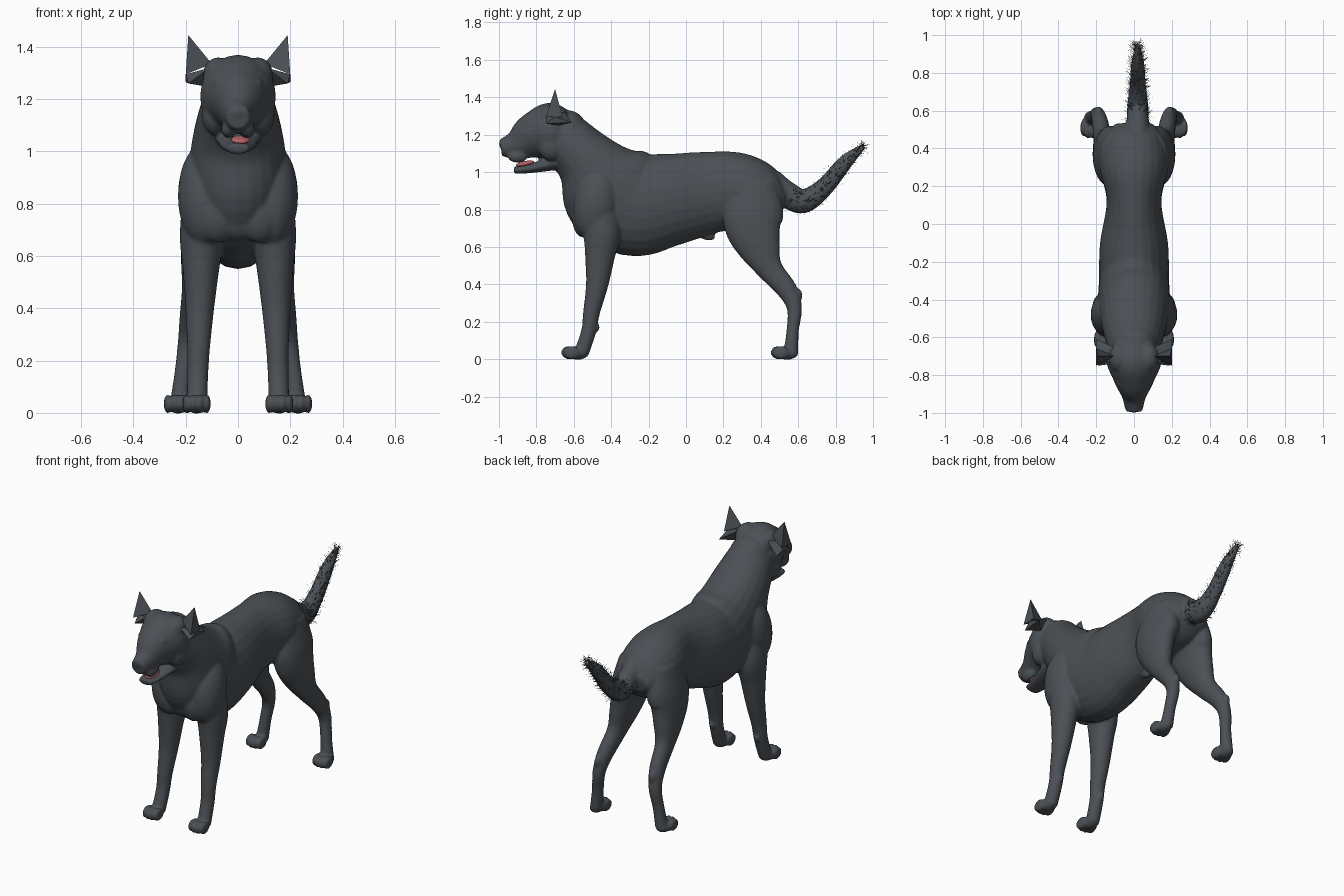
import bpy, bmesh, math, random
from mathutils import Vector, Matrix

if "Cube" in bpy.data.objects:
    bpy.data.objects.remove(bpy.data.objects["Cube"])
random.seed(4)
SIDES = {"left": 1, "right": -1}


def material(name, rgb):
    mat = bpy.data.materials.new(name)
    mat.use_nodes = True
    mat.diffuse_color = (*rgb, 1)
    shader = mat.node_tree.nodes["Principled BSDF"]
    shader.inputs["Base Color"].default_value = (*rgb, 1)
    shader.inputs["Roughness"].default_value = 0.8
    return mat


coat = material("slate coat", (0.07, 0.08, 0.09))
pink = material("pink tongue", (0.5, 0.13, 0.14))


def finish(name, bm, mat, smooth=True):
    bmesh.ops.recalc_face_normals(bm, faces=bm.faces)
    mesh = bpy.data.meshes.new(name)
    bm.to_mesh(mesh)
    bm.free()
    mesh.materials.append(mat)
    for face in mesh.polygons:
        face.use_smooth = smooth
    obj = bpy.data.objects.new(name, mesh)
    bpy.context.collection.objects.link(obj)
    return obj


def spline(points, steps=6):
    """Smooth sequence passing through every given section."""
    points = [Vector(p) for p in points]
    ends = [points[0]] + points + [points[-1]]
    result = []
    for a, b, c, d in zip(ends, ends[1:], ends[2:], ends[3:]):
        for k in range(steps):
            t = k / steps
            tangent_in, tangent_out = (c - a) / 2, (d - b) / 2
            ease = t * t * (3 - 2 * t)
            result.append(b.lerp(c, ease) + tangent_in * t * (1 - t) ** 2
                          - tangent_out * t * t * (1 - t))
    return result + [points[-1]]


def rings_along(spine, x_at):
    """Yield centre, direction, half depth and half width along (y, z, depth, width)."""
    path = spline(spine)
    for i, (y, z, depth, width) in enumerate(path):
        step = path[min(i + 1, len(path) - 1)] - path[max(i - 1, 0)]
        direction = Vector((0, step.x, step.y)).normalized()
        yield Vector((x_at(z), y, z)), direction, depth, width


def loft(bm, spine, x_at=lambda z: 0, count=24):
    rings = []
    for centre, direction, depth, width in rings_along(spine, x_at):
        side = Vector((1, 0, 0))
        up = direction.cross(side)
        angles = [math.tau * i / count for i in range(count)]
        rings.append([bm.verts.new(centre + side * width * math.cos(a)
                                   + up * depth * math.sin(a)) for a in angles])
    for ring, following in zip(rings, rings[1:]):
        for i in range(count):
            j = i - 1
            bm.faces.new((ring[i], ring[j], following[j], following[i]))
    bm.faces.new(rings[0])
    bm.faces.new(rings[-1])


def blob(bm, centre, radii, tilt=0):
    place = (Matrix.Translation(centre) @ Matrix.Rotation(tilt, 4, 'X')
             @ Matrix.Diagonal((*radii, 1)))
    bmesh.ops.create_uvsphere(bm, u_segments=24, v_segments=14, radius=1, matrix=place)


def hull(name, points, side):
    bm = bmesh.new()
    for x, y, z in points:
        bm.verts.new((side * x, y, z))
    bmesh.ops.convex_hull(bm, input=bm.verts)
    finish(name, bm, coat, smooth=False)


def leg(bm, sections, flare, top_x, lean, side):
    """Tapered limb that spreads outwards towards the ground, with a four-toed paw."""
    base, gain = flare
    loft(bm, [(y, z, r, base + gain * r) for y, z, r in sections],
         lambda z: side * (top_x - lean * z))
    heel = sections[-1][0]
    blob(bm, (side * top_x, heel - 0.02, 0.03), (0.04, 0.06, 0.033))
    for k in (-1.5, -0.5, 0.5, 1.5):
        blob(bm, (side * (top_x + k * 0.026), heel - 0.07 + abs(k) * 0.012, 0.035),
             (0.015, 0.045, 0.037))


skin = bmesh.new()

# Torso and neck
loft(skin, [(.53, .86, .05, .1), (.46, .87, .14, .15), (.3, .9, .2, .18),
            (.12, .89, .22, .145), (-.1, .85, .25, .18), (-.28, .83, .28, .185),
            (-.42, .92, .27, .19), (-.54, 1.07, .17, .17), (-.68, 1.21, .14, .13)])
blob(skin, (0, .1, .67), (.025, .06, .03), -.4)
blob(skin, (0, -.55, .78), (.11, .06, .12))
blob(skin, (0, -.63, 1.22), (.12, .1, .11))

# Skull with muzzle and nose, then lower jaw
loft(skin, [(-.6, 1.2, .1, .09), (-.72, 1.21, .16, .145), (-.82, 1.19, .125, .11),
            (-.91, 1.145, .08, .065), (-.99, 1.13, .045, .045)])
blob(skin, (0, -.97, 1.15), (.035, .03, .03))
loft(skin, [(-.7, 1.05, .04, .09), (-.83, 1.02, .025, .065), (-.92, 1.01, .02, .045)])

# Tail
tail = [(y, z, r, r * .85) for y, z, r in (
    (.45, .94, .08), (.54, .88, .07), (.63, .845, .065),
    (.74, .92, .05), (.85, 1.05, .04), (.95, 1.14, .015))]
loft(skin, tail, lambda z: .02)

# Legs, shoulders and face muscles on both sides
front_leg = [(-.47, .85, .09), (-.45, .68, .1), (-.46, .55, .08), (-.475, .4, .06),
             (-.505, .25, .045), (-.52, .15, .04), (-.56, .03, .04)]
hind_leg = [(.36, .95, .12), (.36, .8, .16), (.36, .7, .15), (.4, .58, .11),
            (.45, .48, .07), (.54, .37, .055), (.58, .27, .04), (.57, .15, .033),
            (.56, .03, .04)]
for s in SIDES.values():
    leg(skin, front_leg, (.01, .75), .158, .03, s)
    leg(skin, hind_leg, (.02, .42), .23, .135, s)
    # Shoulder, breast, wrist pad and hock
    blob(skin, (s * .13, -.48, .83), (.1, .12, .2), -.15)
    blob(skin, (s * .08, -.55, .76), (.08, .06, .11))
    blob(skin, (s * .155, -.48, .17), (.018, .018, .025))
    blob(skin, (s * .188, .595, .34), (.022, .028, .04))
    # Temple, brow, cheek and lip
    blob(skin, (s * .075, -.71, 1.29), (.06, .08, .07))
    blob(skin, (s * .06, -.84, 1.26), (.035, .03, .02))
    blob(skin, (s * .085, -.72, 1.14), (.055, .07, .08))
    blob(skin, (s * .035, -.9, 1.085), (.03, .055, .035))

# Fuse the parts into one soft skin
body = finish("body", skin, coat)
fuse = body.modifiers.new("fuse", 'REMESH')
fuse.mode = 'VOXEL'
fuse.voxel_size = 0.008
fuse.use_smooth_shade = True
relax = body.modifiers.new("relax", 'SMOOTH')
relax.factor = 0.5
relax.iterations = 5

# Ears: an upright spike over a side flap
for word, s in SIDES.items():
    hull(word + "_ear_tip", [(.19, -.7, 1.445), (.2, -.66, 1.295),
                             (.2, -.75, 1.295), (.1, -.7, 1.335)], s)
    hull(word + "_ear_flap", [(.11, -.74, 1.32), (.11, -.65, 1.32), (.19, -.75, 1.26),
                              (.2, -.7, 1.295), (.2, -.61, 1.265), (.13, -.68, 1.25)], s)

# Tongue
mouth = bmesh.new()
blob(mouth, (.01, -.86, 1.045), (.036, .05, .014), .2)
finish("tongue", mouth, pink)

# Tail fur: thin strands sweeping towards the tip
fur = bmesh.new()
tail_rings = list(rings_along(tail, lambda z: .02))
for centre, direction, depth, width in tail_rings[len(tail_rings) // 4:]:
    for strand in range(18):
        angle = random.uniform(0, math.tau)
        side = Vector((1, 0, 0))
        out = side * math.cos(angle) + direction.cross(side) * math.sin(angle)
        root = centre + out * width * .9 + direction * random.uniform(-.01, .01)
        tip = root + out * random.uniform(.02, .04) + direction * random.uniform(.01, .03)
        half = direction.cross(out) * .002
        fur.faces.new([fur.verts.new(v) for v in (root - half, root + half, tip)])
finish("tail_fur", fur, coat, smooth=False)
